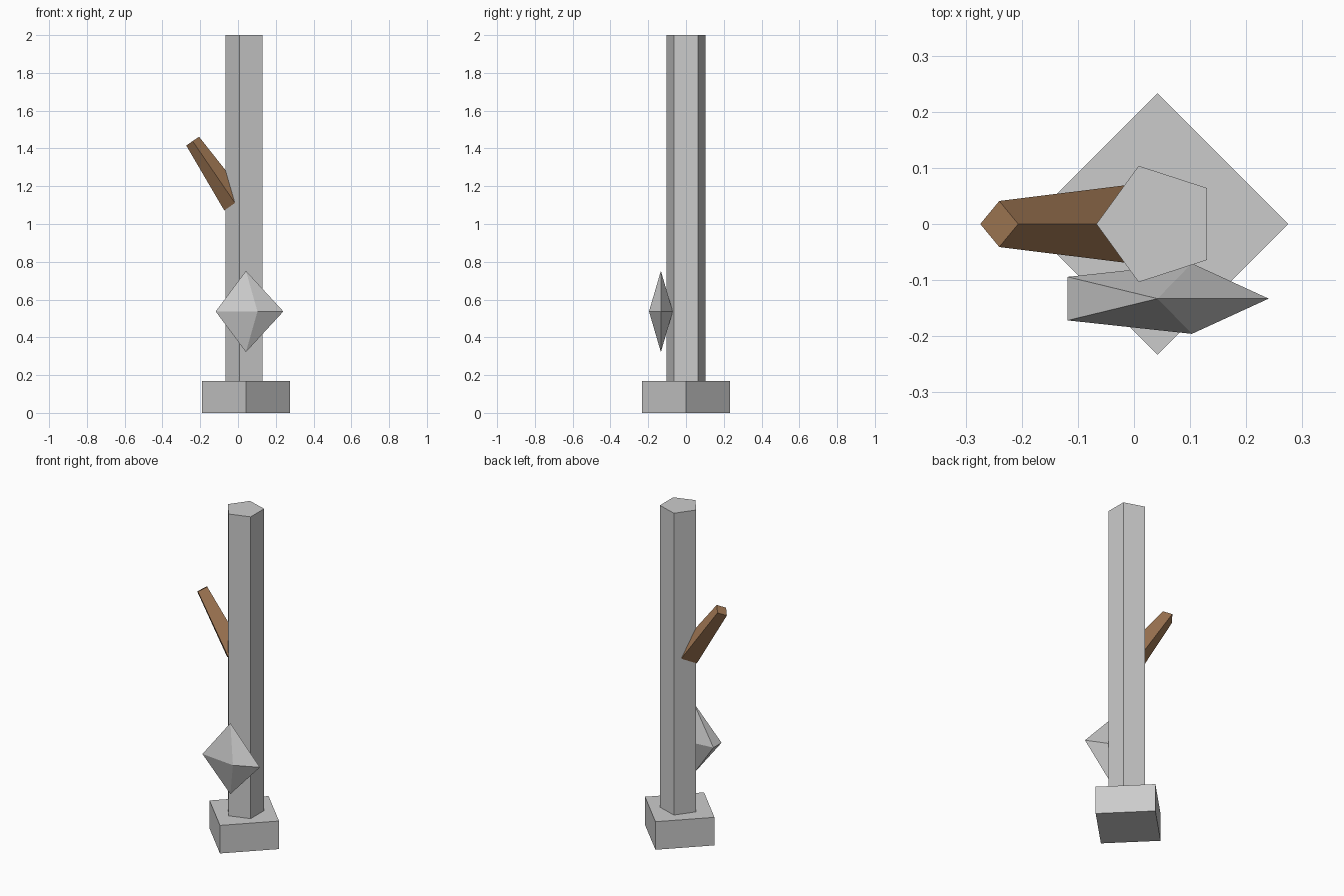
import bpy, bmesh
from math import cos, sin, pi
from mathutils import Matrix

if "Cube" in bpy.data.objects:
    bpy.data.objects.remove(bpy.data.objects["Cube"])

CX = 0.042  # shared axis of plinth, post and crystal


def ring(bm, sides, radius, z, start):
    return [bm.verts.new((radius * cos(start + 2 * pi * i / sides),
                          radius * sin(start + 2 * pi * i / sides), z))
            for i in range(sides)]


def finish(name, bm, matrix):
    bmesh.ops.recalc_face_normals(bm, faces=bm.faces)
    mesh = bpy.data.meshes.new(name)
    bm.to_mesh(mesh)
    bm.free()
    obj = bpy.data.objects.new(name, mesh)
    obj.matrix_world = matrix
    bpy.context.collection.objects.link(obj)
    return obj


def prism(name, sides, r_low, r_high, height, matrix, start=0.0):
    bm = bmesh.new()
    low = ring(bm, sides, r_low, 0, start)
    high = ring(bm, sides, r_high, height, start)
    bm.faces.new(low)
    bm.faces.new(high)
    for i in range(sides):
        j = (i + 1) % sides
        bm.faces.new((low[i], low[j], high[j], high[i]))
    return finish(name, bm, matrix)


def bipyramid(name, sides, matrix):
    bm = bmesh.new()
    belt = ring(bm, sides, 1, 0, 0)
    for z in (1, -1):
        tip = bm.verts.new((0, 0, z))
        for i in range(sides):
            bm.faces.new((belt[i], belt[(i + 1) % sides], tip))
    return finish(name, bm, matrix)


# square plinth turned to a diamond
prism("plinth", 4, 0.233, 0.233, 0.17, Matrix.Translation((CX, 0, 0)))

# five-sided post with a corner towards -x
prism("post", 5, 0.109, 0.109, 1.95, Matrix.Translation((CX, 0, 0.05)), pi)

# flattened crystal on the front of the post
bipyramid("crystal", 5, Matrix.Translation((CX, -0.133, 0.537))
          @ Matrix.Diagonal((0.198, 0.066, 0.215, 1)))

# tapered wooden branch leaning out to the left
branch = prism("branch", 4, 0.069, 0.041, 0.397,
               Matrix.Translation((-0.016, 0, 1.111)) @ Matrix.Rotation(-0.6, 4, 'Y'))
wood = bpy.data.materials.new("wood")
wood.diffuse_color = (0.36, 0.19, 0.09, 1)
wood.use_nodes = True
wood.node_tree.nodes["Principled BSDF"].inputs["Base Color"].default_value = wood.diffuse_color
branch.data.materials.append(wood)
